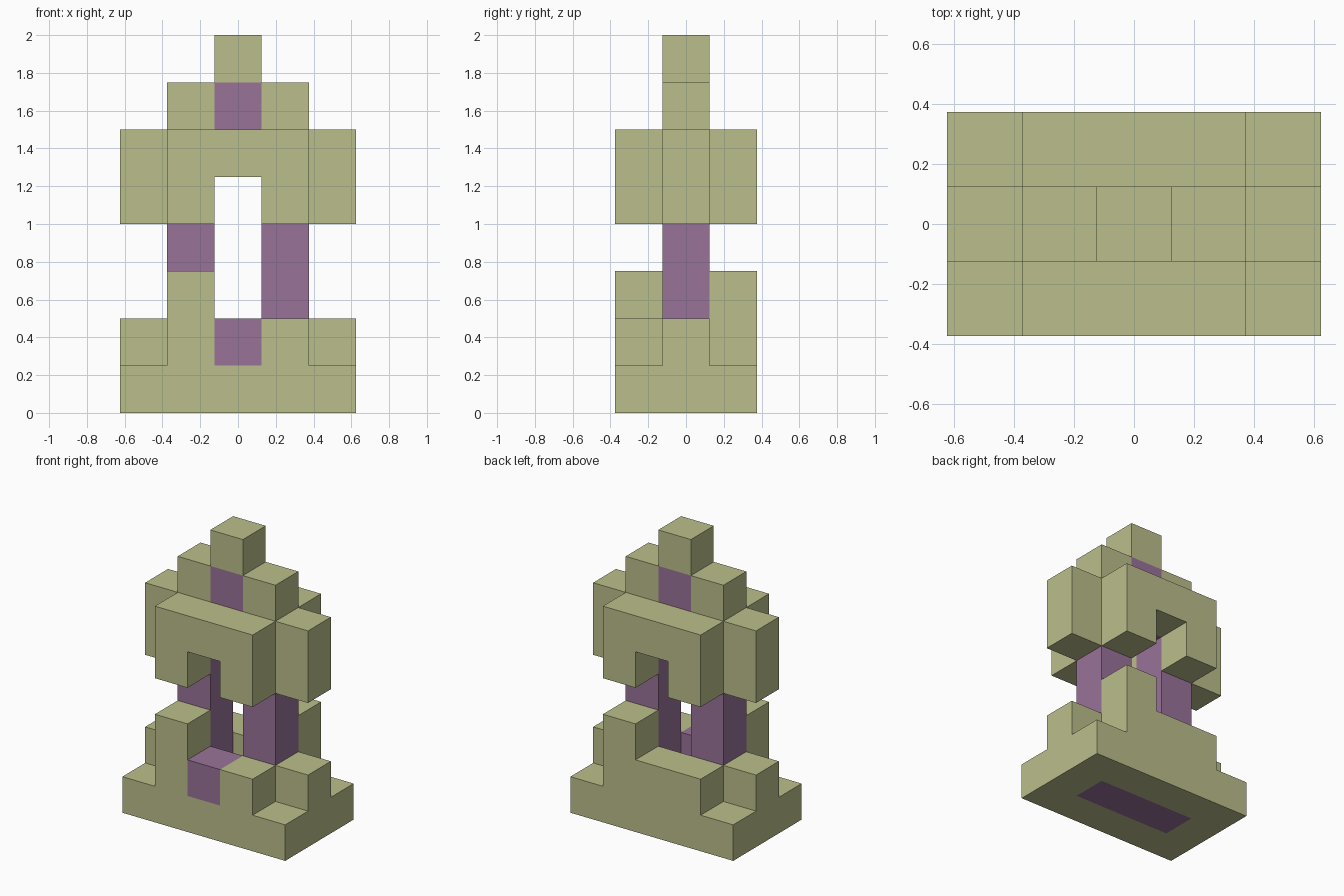
import bpy
import bmesh
from mathutils import Vector

cube = bpy.data.objects.get("Cube")
if cube:
    bpy.data.objects.remove(cube, do_unlink=True)

U = 0.25                                  # edge of one block
ORIGIN = Vector((-2.5 * U, -1.5 * U, 0))  # front corner of the block grid


def make_material(name, rgb):
    mat = bpy.data.materials.new(name)
    mat.use_nodes = True
    color = (*rgb, 1)
    mat.diffuse_color = color
    mat.node_tree.nodes["Principled BSDF"].inputs["Base Color"].default_value = color
    return mat


olive = make_material("pale olive", (0.50, 0.52, 0.26))
purple = make_material("dusty purple", (0.315, 0.172, 0.315))


def box(x, y, z):
    """Blocks filling inclusive ranges along each axis."""
    return {(i, j, k) for i in range(x[0], x[1] + 1)
            for j in range(y[0], y[1] + 1) for k in range(z[0], z[1] + 1)}


def mirrored(cells):
    """The blocks plus their copies on the other side in x."""
    return cells | {(4 - i, j, k) for i, j, k in cells}


def turned(cells):
    """The blocks plus their copies turned half way about z."""
    return cells | {(4 - i, 2 - j, k) for i, j, k in cells}


# Purple core: floor strip, two legs and a cross beam
core_floor = box((1, 3), (1, 1), (0, 0))
core_legs = mirrored(box((1, 1), (1, 1), (1, 4)))
core_beam = box((1, 3), (1, 1), (5, 5))

# Olive shell around the core, arched at front and back
arch_wall = box((1, 3), (0, 0), (4, 5)) - {(2, 0, 4)}

parts = {
    "core_floor": (core_floor, purple),
    "core_legs": (core_legs, purple),
    "core_beam": (core_beam, purple),
    "front_inlay": ({(2, 0, 1)}, purple),
    "neck": ({(2, 1, 6)}, purple),
    "base_slab": (box((0, 4), (0, 2), (0, 0)) - core_floor, olive),
    "base_rim": (turned(box((1, 3), (0, 0), (1, 1))) - {(2, 0, 1)}, olive),
    "base_side_steps": (mirrored({(0, 1, 1)}), olive),
    "base_posts": (turned({(1, 0, 2)}), olive),
    "arch_walls": (turned(arch_wall), olive),
    "side_arms": (mirrored(box((0, 0), (1, 1), (4, 5))), olive),
    "shoulders": (mirrored({(1, 1, 6)}), olive),
    "top_block": ({(2, 1, 7)}, olive),
}
occupied = set().union(*(cells for cells, _ in parts.values()))


def build_part(name, cells, mat):
    """Mesh only the exposed sides of the blocks, then merge flat areas."""
    bm = bmesh.new()
    for cell in sorted(cells):
        for axis in range(3):
            for side in (0, 1):
                step = [0, 0, 0]
                step[axis] = 2 * side - 1
                if tuple(c + s for c, s in zip(cell, step)) in occupied:
                    continue
                corners = []
                for a, b in ((0, 0), (1, 0), (1, 1), (0, 1)):
                    p = list(cell)
                    p[axis] += side
                    p[(axis + 1) % 3] += a
                    p[(axis + 2) % 3] += b
                    corners.append(bm.verts.new(ORIGIN + Vector(p) * U))
                bm.faces.new(corners if side else corners[::-1])
    bmesh.ops.remove_doubles(bm, verts=bm.verts, dist=0.001)
    bmesh.ops.dissolve_limit(bm, angle_limit=0.01, verts=bm.verts, edges=bm.edges)
    mesh = bpy.data.meshes.new(name)
    bm.to_mesh(mesh)
    bm.free()
    mesh.materials.append(mat)
    bpy.context.collection.objects.link(bpy.data.objects.new(name, mesh))


for part_name, (part_cells, part_mat) in parts.items():
    build_part(part_name, part_cells, part_mat)
